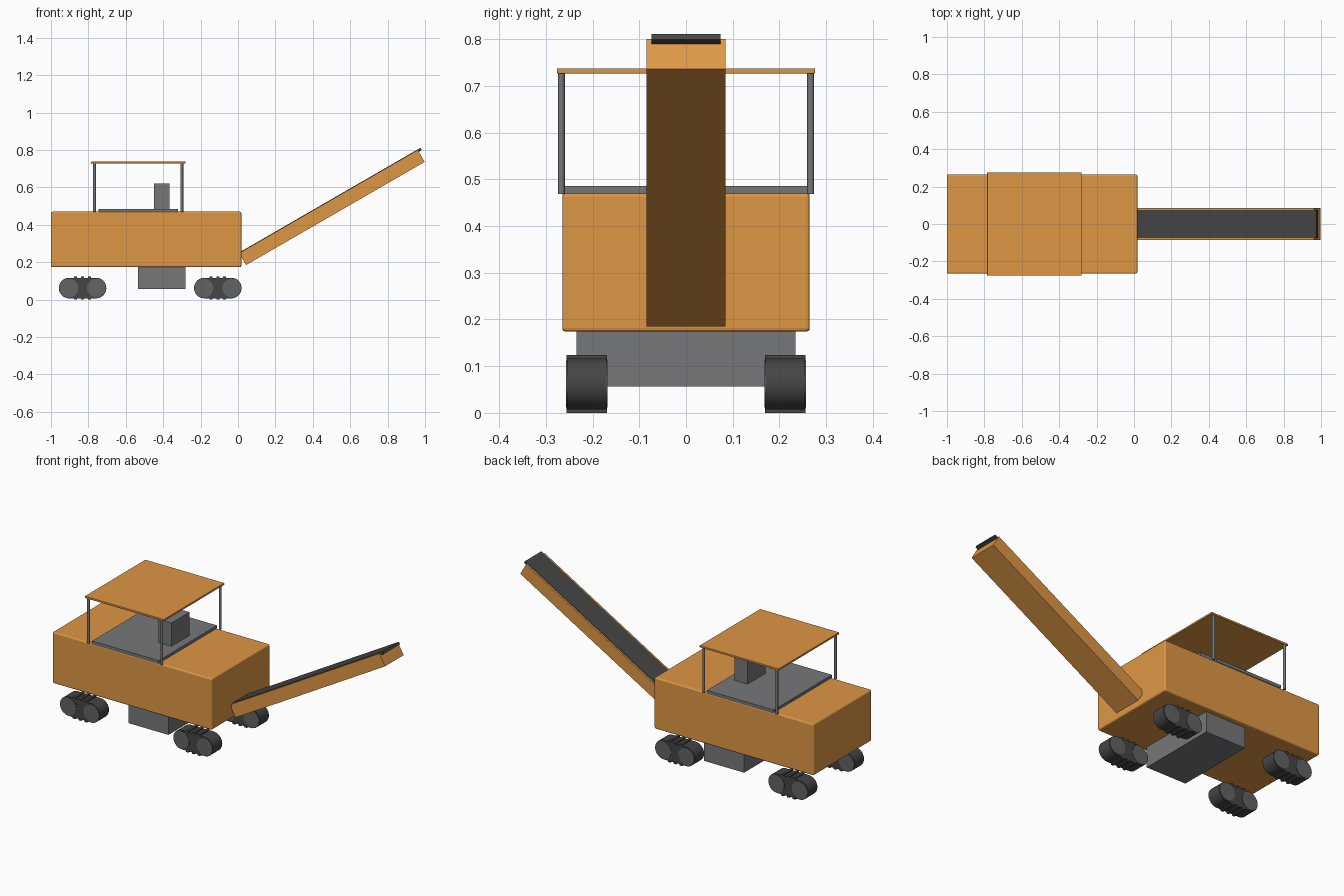
import bpy, bmesh, math
from mathutils import Matrix, Vector

cube = bpy.data.objects.get("Cube")
if cube:
    bpy.data.objects.remove(cube, do_unlink=True)


def material(name, rgb):
    m = bpy.data.materials.new(name)
    m.use_nodes = True
    color = (*rgb, 1.0)
    m.diffuse_color = color
    m.node_tree.nodes["Principled BSDF"].inputs["Base Color"].default_value = color
    return m


ORANGE = material("machine_orange", (0.73, 0.31, 0.06))
GREY = material("steel_grey", (0.18, 0.185, 0.195))
WHEEL = material("wheel_grey", (0.125, 0.125, 0.125))
RUBBER = material("dark_rubber", (0.06, 0.06, 0.06))


def finish(name, bm, mat, matrix=Matrix(), bevel=0.0, smooth=False):
    bmesh.ops.recalc_face_normals(bm, faces=bm.faces)
    mesh = bpy.data.meshes.new(name)
    bm.to_mesh(mesh)
    bm.free()
    mesh.materials.append(mat)
    obj = bpy.data.objects.new(name, mesh)
    bpy.context.collection.objects.link(obj)
    obj.matrix_world = matrix
    if bevel:
        mod = obj.modifiers.new("soft_edges", "BEVEL")
        mod.width, mod.segments = bevel, 3
    if smooth:
        bpy.ops.object.select_all(action="DESELECT")
        obj.select_set(True)
        bpy.context.view_layer.objects.active = obj
        bpy.ops.object.shade_smooth_by_angle(angle=math.radians(35))
    return obj


def box(name, x, y, z, mat, matrix=Matrix(), bevel=0.0):
    """Box from (min, max) ranges."""
    bm = bmesh.new()
    bmesh.ops.create_cube(bm, size=1)
    for v in bm.verts:
        v.co = Vector([(a + b) / 2 + c * (b - a) for c, (a, b) in zip(v.co, (x, y, z))])
    return finish(name, bm, mat, matrix, bevel)


def cylinder(name, center, radius, depth, mat, axis="Z", sides=32):
    bm = bmesh.new()
    bmesh.ops.create_cone(bm, cap_ends=True, segments=sides,
                          radius1=radius, radius2=radius, depth=depth)
    turn = Matrix.Rotation(math.pi / 2, 4, "X") if axis == "Y" else Matrix()
    return finish(name, bm, mat, Matrix.Translation(center) @ turn, smooth=True)


def track_belt(name, center, half, radius, width):
    """Rounded loop extruded across the track width."""
    bm = bmesh.new()
    steps = 16
    ring = []
    for side in (1, -1):
        for i in range(steps + 1):
            a = math.pi * i / steps - side * math.pi / 2
            ring.append(bm.verts.new((side * half + radius * math.cos(a),
                                      -width / 2, radius * math.sin(a))))
    face = bm.faces.new(ring)
    ext = bmesh.ops.extrude_face_region(bm, geom=[face])
    new_verts = [g for g in ext["geom"] if isinstance(g, bmesh.types.BMVert)]
    bmesh.ops.translate(bm, verts=new_verts, vec=(0, width, 0))
    return finish(name, bm, RUBBER, Matrix.Translation(center), smooth=True)


# Main hull and lower carriage
box("body", (-1, 0.018), (-0.265, 0.265), (0.174, 0.47), ORANGE, bevel=0.008)
box("undercarriage", (-0.535, -0.28), (-0.234, 0.234), (0.056, 0.18), GREY)

# Operator platform, console and canopy
box("platform", (-0.745, -0.32), (-0.266, 0.266), (0.468, 0.486), GREY)
box("console", (-0.45, -0.367), (-0.083, 0.083), (0.48, 0.62), GREY)
box("canopy_roof", (-0.785, -0.28), (-0.276, 0.276), (0.727, 0.738), ORANGE, bevel=0.002)
for end, x in (("rear", -0.767), ("front", -0.30)):
    for side, y in (("left", 0.267), ("right", -0.267)):
        cylinder(f"canopy_post_{end}_{side}", (x, y, 0.599), 0.0075, 0.26, GREY, sides=16)

# Conveyor boom tilted upward, with its belt
tilt = Matrix.Translation((0.043, 0, 0.185)) @ Matrix.Rotation(math.radians(-30), 4, "Y")
length = 1.103
box("conveyor_boom", (0, length), (-0.085, 0.085), (0, 0.074), ORANGE, tilt)
box("conveyor_belt", (0, length + 0.018), (-0.074, 0.074), (0.062, 0.0765), RUBBER, tilt)

# Four crawler units: belt loop, wheels and grip pads
for end, x in (("rear", -0.831), ("front", -0.108)):
    for side, y in (("left", 0.2125), ("right", -0.2125)):
        tag = f"{end}_{side}"
        track_belt(f"track_{tag}", (x, y, 0.062), 0.072, 0.055, 0.084)
        for i, dx in enumerate((-0.074, 0.074)):
            cylinder(f"wheel_{tag}_{i + 1}", (x + dx, y, 0.062), 0.05, 0.089, WHEEL, "Y")
        for i in range(3):
            px = x + (i - 1) * 0.037
            for level, z in (("top", (0.112, 0.124)), ("bottom", (0, 0.012))):
                box(f"track_pad_{tag}_{level}_{i + 1}", (px - 0.008, px + 0.008),
                    (y - 0.043, y + 0.043), z, RUBBER)
